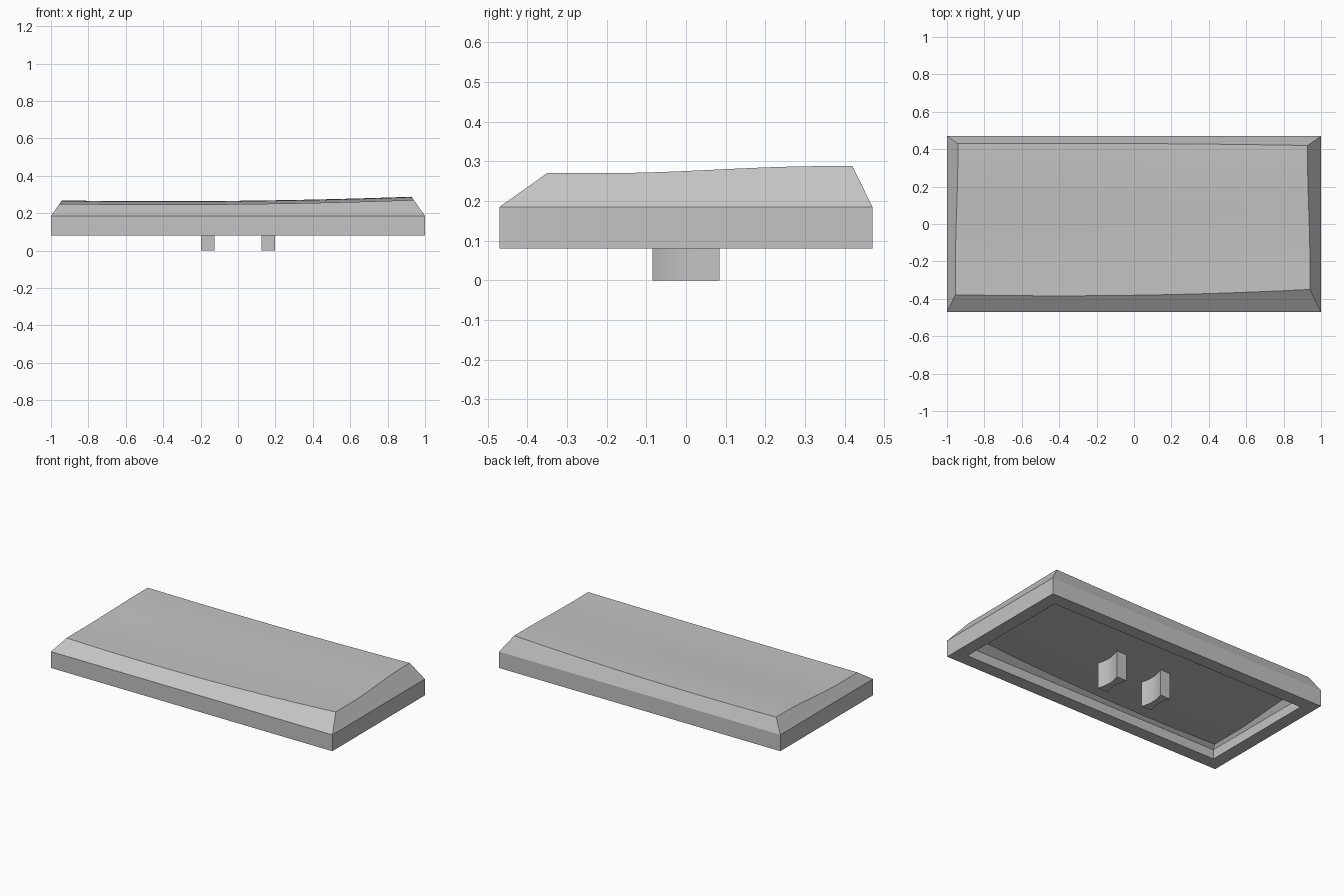
import bpy
import bmesh
import math

cube = bpy.data.objects.get("Cube")
if cube:
    bpy.data.objects.remove(cube, do_unlink=True)

# One plain grey plastic
grey = bpy.data.materials.new("grey_plastic")
grey.use_nodes = True
COLOR = (0.55, 0.55, 0.55, 1)
grey.diffuse_color = COLOR
grey.node_tree.nodes["Principled BSDF"].inputs["Base Color"].default_value = COLOR

HALF_X, HALF_Y = 1.0, 0.47
BOTTOM, SHOULDER = 0.08, 0.185
WALL = 0.083
NX, NY = 32, 20


def top_height(x, y):
    """Shallow dish along x with a gentle rise toward the back."""
    t = min(max((y + 0.2) / 0.55, 0), 1)
    return 0.246 + 0.0135 * (x + 0.4) ** 2 + 0.018 * t * t * (3 - 2 * t)


def skin(bm, inset, shoulder, drop):
    """Dished top, sloped skirt and upright walls; returns the bottom ring."""
    hx, hy = HALF_X - inset, HALF_Y - inset

    def top_point(u, v):
        z = 0.26 - drop
        for _ in range(8):
            rise = z - shoulder
            x = u * (hx - 0.7 * rise)
            front, back = -hy + 1.41 * rise, hy - 0.49 * rise
            y = front + (back - front) * (v + 1) / 2
            z = top_height(x, y) - drop
        return x, y, z

    us = [2 * i / NX - 1 for i in range(NX + 1)]
    vs = [2 * j / NY - 1 for j in range(NY + 1)]
    grid = [[bm.verts.new(top_point(u, v)) for v in vs] for u in us]
    for i in range(NX):
        for j in range(NY):
            bm.faces.new((grid[i][j], grid[i + 1][j],
                          grid[i + 1][j + 1], grid[i][j + 1]))
    # Walk once around the border and carry it down to the rim
    loop = ([(i, 0) for i in range(NX)] + [(NX, j) for j in range(NY)]
            + [(i, NY) for i in range(NX, 0, -1)] + [(0, j) for j in range(NY, 0, -1)])
    ring = [grid[i][j] for i, j in loop]
    for z in (shoulder, BOTTOM):
        lower = [bm.verts.new((us[i] * hx, vs[j] * hy, z)) for i, j in loop]
        bridge(bm, ring, lower)
        ring = lower
    return ring


def bridge(bm, a, b):
    for k in range(len(a)):
        n = (k + 1) % len(a)
        bm.faces.new((a[k], a[n], b[n], b[k]))


def finish(bm, name):
    bmesh.ops.recalc_face_normals(bm, faces=bm.faces[:])
    mesh = bpy.data.meshes.new(name)
    bm.to_mesh(mesh)
    bm.free()
    mesh.materials.append(grey)
    obj = bpy.data.objects.new(name, mesh)
    bpy.context.collection.objects.link(obj)
    bpy.ops.object.select_all(action="DESELECT")
    obj.select_set(True)
    bpy.context.view_layer.objects.active = obj
    bpy.ops.object.shade_smooth_by_angle(angle=math.radians(15))


# Hollow cap: outer skin, inner skin and the flat rim between them
bm = bmesh.new()
outer = skin(bm, 0, SHOULDER, 0)
inner = skin(bm, WALL, 0.14, 0.09)
bridge(bm, outer, inner)
finish(bm, "cap_shell")

# Two mounting legs with hollowed long sides
LEG_X, LEG_HALF, LEG_DEPTH, WAIST = 0.1625, 0.036, 0.085, 0.016
for name, side in (("left_leg", 1), ("right_leg", -1)):
    bm = bmesh.new()
    steps = [2 * k / 12 - 1 for k in range(13)]
    profile = [(LEG_HALF - WAIST * (1 - t * t), t * LEG_DEPTH) for t in steps]
    profile += [(-x, -y) for x, y in profile]
    rings = [[bm.verts.new((side * LEG_X + x, y, z)) for x, y in profile]
             for z in (0, 0.2)]
    bridge(bm, *rings)
    for ring in rings:
        bm.faces.new(ring)
    finish(bm, name)
